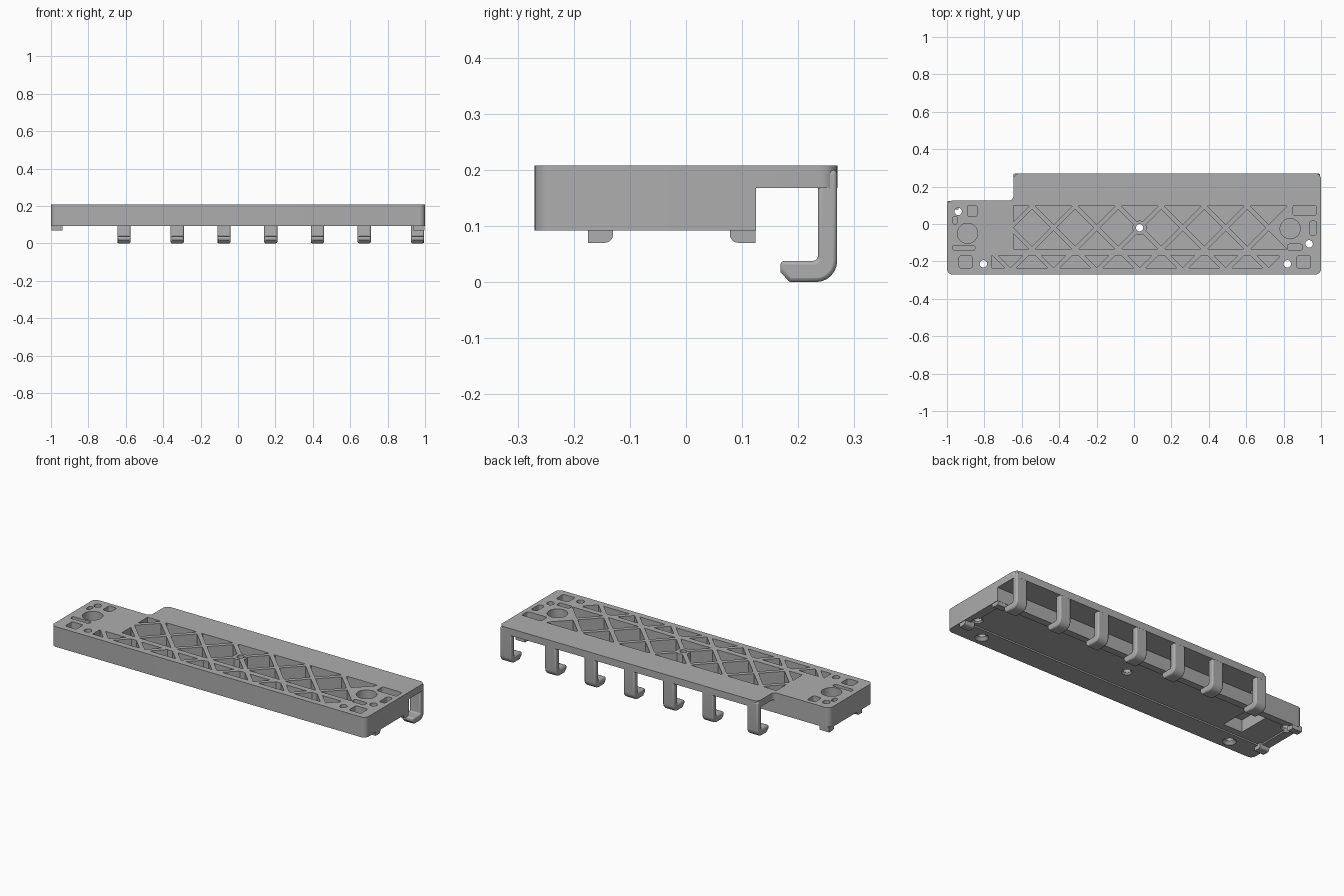
import bpy, bmesh, math
from mathutils import Vector

cube = bpy.data.objects.get("Cube")
if cube:
    bpy.data.objects.remove(cube)

grey = bpy.data.materials.new("plain grey")
grey.use_nodes = True
grey.diffuse_color = (0.42, 0.42, 0.42, 1)
grey.node_tree.nodes["Principled BSDF"].inputs["Base Color"].default_value = (0.42, 0.42, 0.42, 1)

BOTTOM, TOP, FLOOR = 0.092, 0.208, 0.112


def rounded(corners, steps=6):
    """Outline from (a, b, radius) corners, each rounded by an arc."""
    out = []
    for i, (a, b, r) in enumerate(corners):
        p = Vector((a, b))
        if r == 0:
            out.append(p)
            continue
        u = (Vector(corners[i - 1][:2]) - p).normalized()
        v = (Vector(corners[(i + 1) % len(corners)][:2]) - p).normalized()
        centre = p + (u + v) * r
        for k in range(steps + 1):
            t = math.pi / 2 * k / steps
            out.append(centre - v * r * math.cos(t) - u * r * math.sin(t))
    return out


def rect(x0, x1, y0, y1, r=0.0):
    return rounded([(x0, y0, r), (x1, y0, r), (x1, y1, r), (x0, y1, r)], 4)


def circle(x, y, r, n=32):
    return [Vector((x + r * math.cos(math.tau * k / n), y + r * math.sin(math.tau * k / n)))
            for k in range(n)]


def prism(bm, outline, lo, hi, along_x=False, top=None):
    """Close an outline between two levels, along z or along x."""
    def place(p, h):
        return (h, p.x, p.y) if along_x else (p.x, p.y, h)
    a = [bm.verts.new(place(p, lo)) for p in outline]
    b = [bm.verts.new(place(p, hi)) for p in (top or outline)]
    bm.faces.new(a[::-1])
    bm.faces.new(b)
    for i in range(len(a)):
        j = (i + 1) % len(a)
        bm.faces.new((a[i], a[j], b[j], b[i]))


def finish(name, bm):
    bmesh.ops.recalc_face_normals(bm, faces=bm.faces)
    mesh = bpy.data.meshes.new(name)
    bm.to_mesh(mesh)
    bm.free()
    mesh.materials.append(grey)
    ob = bpy.data.objects.new(name, mesh)
    bpy.context.collection.objects.link(ob)
    return ob


def activate(ob):
    bpy.ops.object.select_all(action='DESELECT')
    ob.select_set(True)
    bpy.context.view_layer.objects.active = ob


def smooth(ob):
    activate(ob)
    bpy.ops.object.shade_smooth_by_angle(angle=math.radians(35))


def cut(ob, bm):
    cutter = finish("cutter", bm)
    cutter.hide_render = True
    mod = ob.modifiers.new("cut", 'BOOLEAN')
    mod.operation, mod.solver, mod.object = 'DIFFERENCE', 'EXACT', cutter
    activate(ob)
    bpy.ops.object.modifier_apply(modifier=mod.name)
    bpy.data.objects.remove(cutter)


def clip(poly, normal, limit):
    """Keep the part of a polygon where normal . p <= limit."""
    out = []
    for i, p in enumerate(poly):
        q = poly[(i + 1) % len(poly)]
        dp, dq = normal.dot(p) - limit, normal.dot(q) - limit
        if dp <= 0:
            out.append(p)
        if dp * dq < 0:
            out.append(p.lerp(q, dp / (dp - dq)))
    return out


def area(poly):
    return abs(sum(p.cross(poly[(i + 1) % len(poly)]) for i, p in enumerate(poly))) / 2


# Main block
bm = bmesh.new()
prism(bm, rounded([(-1, -0.27, 0.03), (1, -0.27, 0.03), (1, 0.125, 0), (-1, 0.125, 0.03)]), BOTTOM, TOP)
body = finish("main_block", bm)

# Pockets between the crossing diagonal ribs
sockets = [Vector((-0.89, -0.05)), Vector((0.835, -0.025))]
centre = Vector((0.03, -0.02))
pitch, half = 0.23, 0.017
bm = bmesh.new()
for region in (rect(-0.645, 0.82, -0.135, 0.1), rect(-0.76, 0.775, -0.235, -0.168)):
    for i in range(-6, 6):
        for j in range(-6, 6):
            poly = region
            for n, k in ((Vector((1, -1)), i), (Vector((1, 1)), j)):
                base = n.dot(centre) + k * pitch
                poly = clip(poly, n, base + pitch - half)
                poly = clip(poly, -n, -base - half)
            if len(poly) < 3 or area(poly) < 0.0006:
                continue
            mid = sum(poly, Vector((0, 0))) / len(poly)
            if (mid - sockets[1]).length > 0.11:
                prism(bm, poly, FLOOR, TOP + 0.05)
# Small pockets around the ends
for x0, x1, y0, y1 in ((-0.89, -0.84, 0.04, 0.1), (-0.97, -0.945, 0, 0.04),
                       (-0.97, -0.85, -0.14, -0.115), (-0.935, -0.865, -0.235, -0.17),
                       (0.85, 0.975, 0.045, 0.1), (0.94, 0.975, -0.06, 0.015),
                       (0.82, 0.9, -0.14, -0.108), (0.87, 0.945, -0.235, -0.17)):
    prism(bm, rect(x0, x1, y0, y1, 0.01), FLOOR, TOP + 0.05)
# Round sockets
for s in sockets:
    prism(bm, circle(s.x, s.y, 0.054), FLOOR, TOP + 0.05)
cut(body, bm)

# Shallow underside recess, then the deeper cavity in it
for box, height in (((-0.95, 0.95, -0.15, 0.085), 0.1), ((-0.8, -0.68, -0.11, 0.075), 0.17)):
    bm = bmesh.new()
    prism(bm, rect(*box), 0, height)
    cut(body, bm)

# Screw holes with countersinks below
holes = ((-0.94, 0.067), (-0.805, -0.213), (0.03, -0.02), (0.82, -0.213), (0.936, -0.106))
bm = bmesh.new()
for x, y in holes:
    prism(bm, circle(x, y, 0.02, 24), 0, TOP + 0.05)
cut(body, bm)
bm = bmesh.new()
for x, y in holes:
    prism(bm, circle(x, y, 0.04, 24), BOTTOM - 0.005, BOTTOM + 0.016, top=circle(x, y, 0.02, 24))
cut(body, bm)
smooth(body)

# Boss around the middle screw hole
bm = bmesh.new()
prism(bm, circle(centre.x, centre.y, 0.038), FLOOR - 0.002, TOP - 0.001)
boss = finish("middle_boss", bm)
bm = bmesh.new()
prism(bm, circle(centre.x, centre.y, 0.0195, 24), 0, 1)
cut(boss, bm)
smooth(boss)

# Rear shelf
bm = bmesh.new()
prism(bm, rounded([(-0.675, 0.115, 0), (1, 0.115, 0), (1, 0.27, 0.03), (-0.645, 0.27, 0.03),
                   (-0.645, 0.125, 0.025), (-0.675, 0.125, 0)]), 0.168, TOP)
smooth(finish("rear_shelf", bm))

# Cable hooks hanging from the shelf
hook = rounded([(0.2695, 0.2, 0), (0.2695, 0, 0.038), (0.185, 0, 0), (0.168, 0.018, 0),
                (0.168, 0.038, 0), (0.235, 0.038, 0.008), (0.235, 0.2, 0)])
for number, x in enumerate((-0.61, -0.325, -0.075, 0.175, 0.425, 0.675, 0.96)):
    bm = bmesh.new()
    prism(bm, hook, x - 0.035, x + 0.035, along_x=True)
    ob = finish(f"hook_{number + 1}", bm)
    bevel = ob.modifiers.new("soft edges", 'BEVEL')
    bevel.width, bevel.segments, bevel.limit_method = 0.007, 2, 'ANGLE'
    bevel.angle_limit = math.radians(60)
    smooth(ob)

# Locating feet at both ends
front_foot = rounded([(-0.175, 0.1, 0), (-0.175, 0.07, 0), (-0.13, 0.07, 0.015), (-0.13, 0.1, 0)])
back_foot = rounded([(0.124, 0.1, 0), (0.124, 0.07, 0), (0.078, 0.07, 0.015), (0.078, 0.1, 0)])
for side, x in (("left", 0.967), ("right", -0.967)):
    for name, shape in (("front", front_foot), ("back", back_foot)):
        bm = bmesh.new()
        prism(bm, shape, x - 0.03, x + 0.03, along_x=True)
        smooth(finish(f"{name}_{side}_foot", bm))
